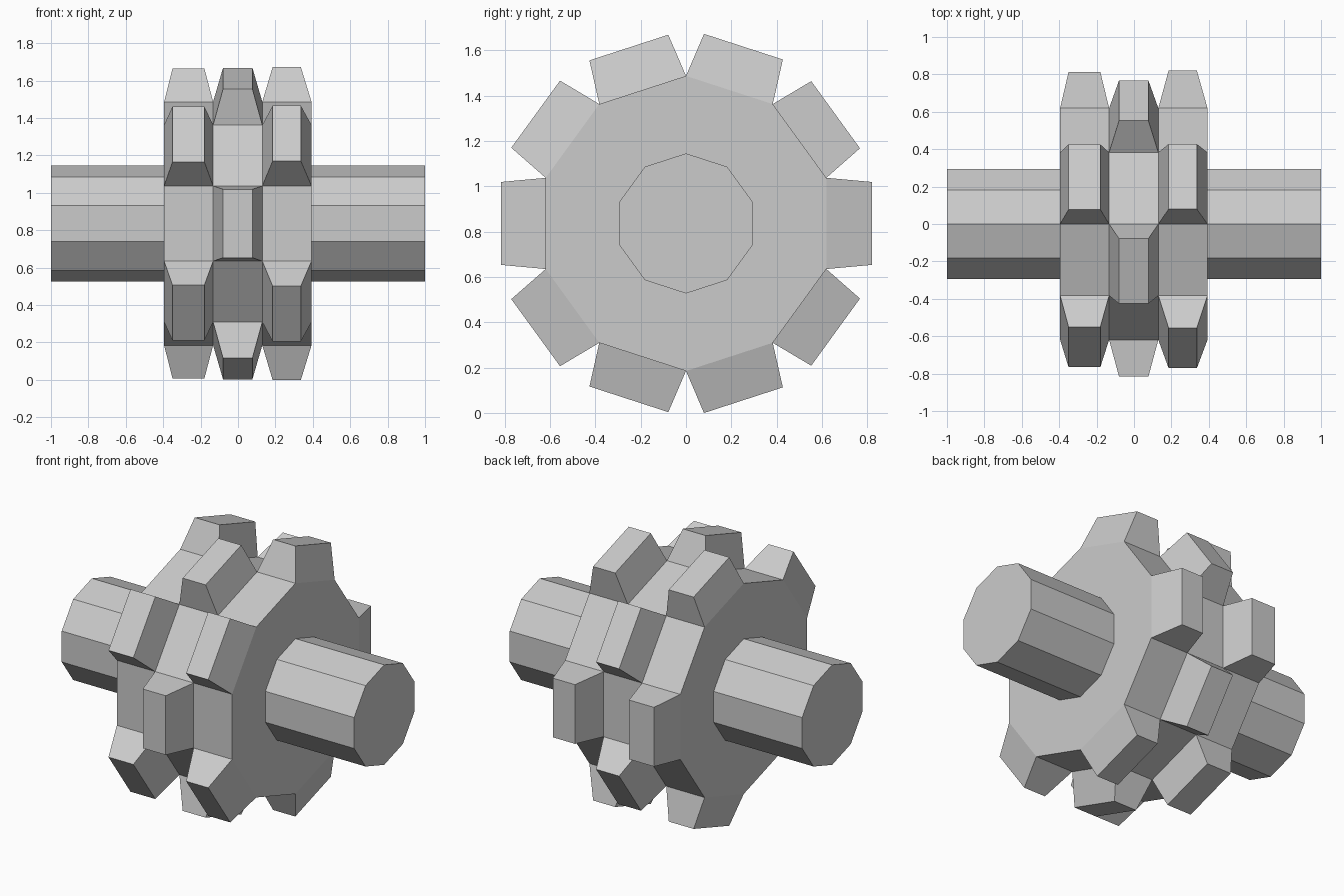
import bpy, bmesh
from math import sin, cos, radians
from mathutils import Vector

if "Cube" in bpy.data.objects:
    bpy.data.objects.remove(bpy.data.objects["Cube"])

SIDES = 10
AXIS_Z = 0.836
HUB_R, SHAFT_R = 0.651, 0.309


def point(x, radius, i):
    a = radians(90 + i * 360 / SIDES)
    return Vector((x, radius * cos(a), AXIS_Z + radius * sin(a)))


# Lathe profile (x, radius): shaft, three-band hub, shaft
profile = [(-1, SHAFT_R), (-0.395, SHAFT_R), (-0.395, HUB_R), (-0.133, HUB_R),
           (0.13, HUB_R), (0.393, HUB_R), (0.393, SHAFT_R), (1, SHAFT_R)]

# Teeth per hub band: (profile segment, first side, tip radius, tip x range)
bands = [(2, 1, 0.813, (-0.35, -0.18)),
         (3, 0, 0.816, (-0.08, 0.077)),
         (4, 1, 0.82, (0.185, 0.336))]
TIP_HALF = 0.183

bm = bmesh.new()
rings = [[bm.verts.new(point(x, r, i)) for i in range(SIDES)] for x, r in profile]
faces = {}
for s in range(len(rings) - 1):
    a, b = rings[s], rings[s + 1]
    for i in range(SIDES):
        j = (i + 1) % SIDES
        faces[s, i] = bm.faces.new((a[i], a[j], b[j], b[i]))

# Shaft end caps
bm.faces.new(rings[0])
bm.faces.new(rings[-1])

# Tapered teeth, raised from alternate sides of each band
for seg, first, tip_r, (x0, x1) in bands:
    mid_x = (profile[seg][0] + profile[seg + 1][0]) / 2
    for i in range(first, SIDES, 2):
        a = radians(90 + (i + 0.5) * 360 / SIDES)
        out = Vector((0, cos(a), sin(a)))
        along = Vector((0, -sin(a), cos(a)))
        centre = Vector((0, 0, AXIS_Z))
        tip = bmesh.ops.extrude_discrete_faces(bm, faces=[faces[seg, i]])["faces"][0]
        for v in tip.verts:
            side = 1 if (v.co - centre).dot(along) > 0 else -1
            x = x0 if v.co.x < mid_x else x1
            v.co = centre + out * tip_r + along * side * TIP_HALF + Vector((x, 0, 0))

bmesh.ops.recalc_face_normals(bm, faces=bm.faces)
mesh = bpy.data.meshes.new("toothed_roller")
bm.to_mesh(mesh)
bm.free()
bpy.context.collection.objects.link(bpy.data.objects.new("toothed_roller", mesh))
